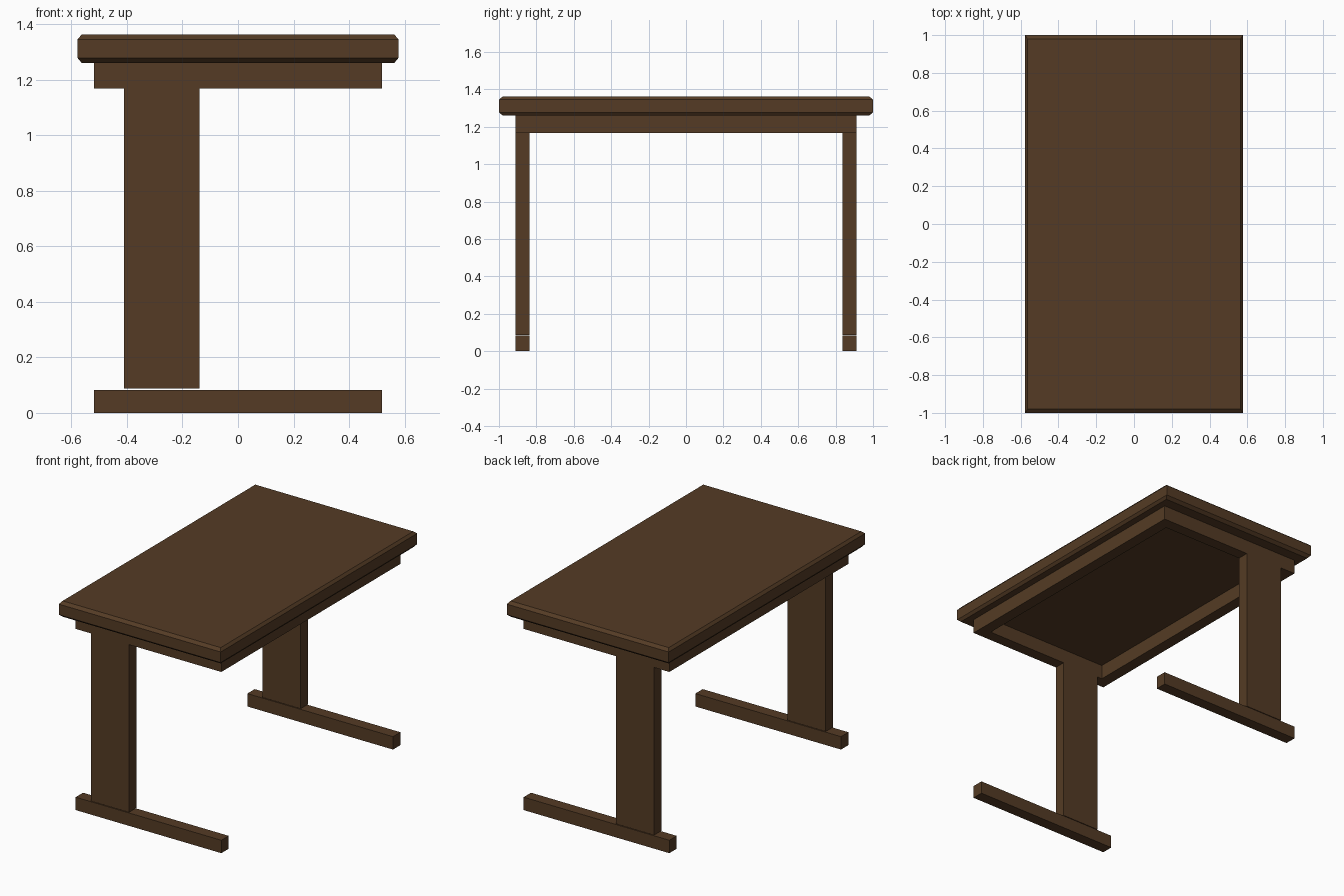
import bpy
import bmesh

if "Cube" in bpy.data.objects:
    bpy.data.objects.remove(bpy.data.objects["Cube"])

wood = bpy.data.materials.new("dark brown wood")
wood.diffuse_color = (0.089, 0.044, 0.018, 1.0)
wood.use_nodes = True
wood.node_tree.nodes["Principled BSDF"].inputs["Base Color"].default_value = wood.diffuse_color


def finish(name, bm):
    bmesh.ops.recalc_face_normals(bm, faces=bm.faces[:])
    mesh = bpy.data.meshes.new(name)
    bm.to_mesh(mesh)
    bm.free()
    mesh.materials.append(wood)
    obj = bpy.data.objects.new(name, mesh)
    bpy.context.collection.objects.link(obj)
    return obj


def box(name, x0, x1, y0, y1, z0, z1):
    bm = bmesh.new()
    bmesh.ops.create_cube(bm, size=1)
    for v in bm.verts:
        v.co.x = x1 if v.co.x > 0 else x0
        v.co.y = y1 if v.co.y > 0 else y0
        v.co.z = z1 if v.co.z > 0 else z0
    return finish(name, bm)


def rect_loops(name, loops, closed):
    """Skin a stack of rectangles (half x, half y, z)."""
    bm = bmesh.new()
    rings = [[bm.verts.new((sx * hx, sy * hy, z))
              for sx, sy in ((-1, -1), (1, -1), (1, 1), (-1, 1))]
             for hx, hy, z in loops]
    pairs = list(zip(rings, rings[1:]))
    if closed:
        pairs.append((rings[-1], rings[0]))
    else:
        bm.faces.new(rings[0])
        bm.faces.new(rings[-1])
    for a, b in pairs:
        for i in range(4):
            j = (i + 1) % 4
            bm.faces.new((a[i], a[j], b[j], b[i]))
    return finish(name, bm)


# Table top with chamfered upper and lower edges
HX, HY = 0.577, 1.0
CX, CY = 0.014, 0.02
rect_loops("table_top", [(HX - CX, HY - CY, 1.26), (HX, HY, 1.277),
                         (HX, HY, 1.345), (HX - CX, HY - CY, 1.362)], False)

# Hollow apron frame under the top
AX, AY, T = 0.519, 0.911, 0.075
rect_loops("apron_frame", [(AX, AY, 1.167), (AX, AY, 1.26),
                           (AX - T, AY - T, 1.26), (AX - T, AY - T, 1.167)], True)

# Offset slab legs and long feet at both ends
for side, s in (("front", -1), ("back", 1)):
    y0, y1 = sorted((s * (AY - T), s * AY))
    box(side + "_leg", -0.41, -0.139, y0, y1, 0.087, 1.167)
    box(side + "_foot", -AX, AX, y0, y1, 0.0, 0.083)
